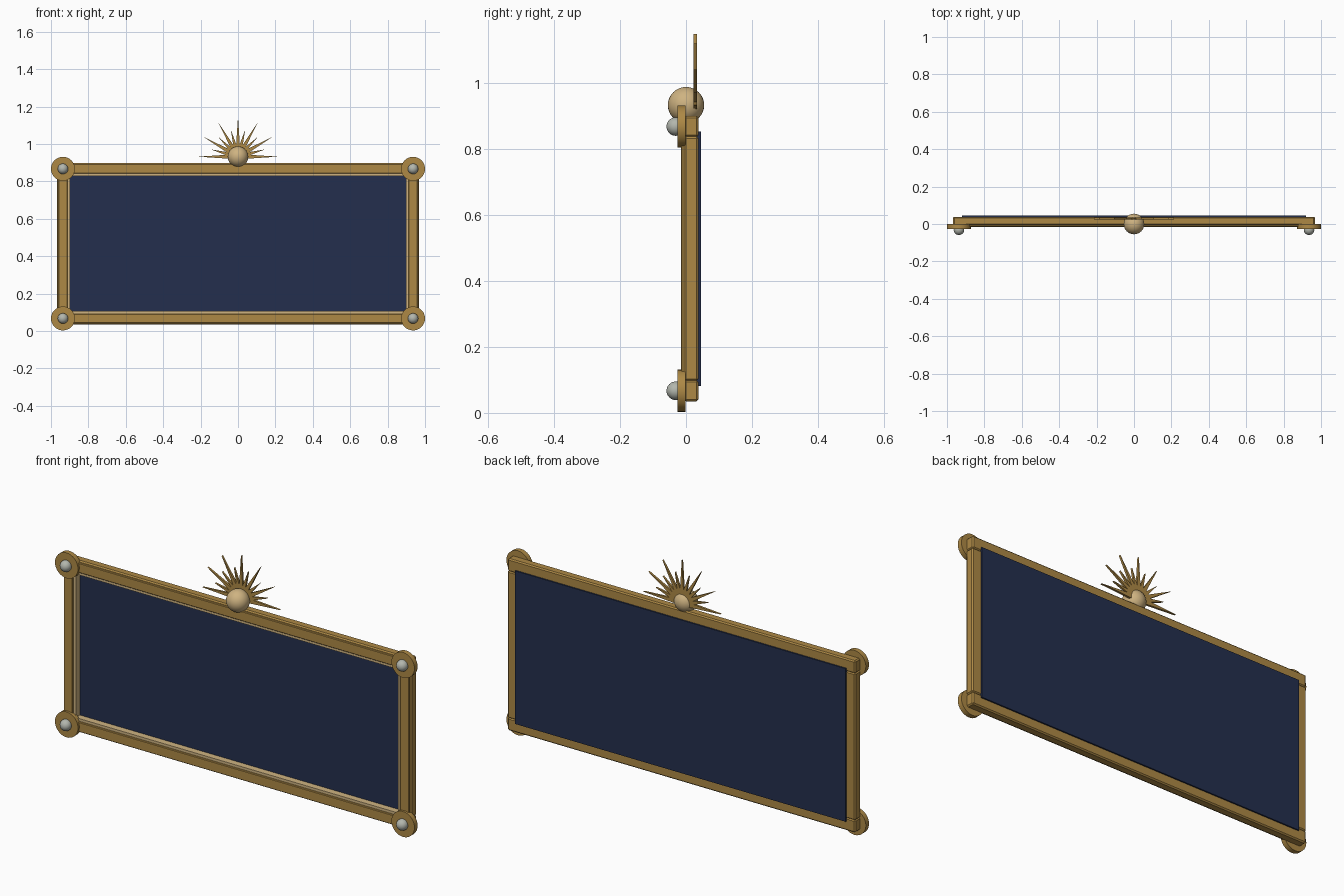
import bpy, bmesh, math
from mathutils import Matrix

if "Cube" in bpy.data.objects:
    bpy.data.objects.remove(bpy.data.objects["Cube"])


def material(name, rgb):
    m = bpy.data.materials.new(name)
    m.diffuse_color = (*rgb, 1)
    m.use_nodes = True
    m.node_tree.nodes["Principled BSDF"].inputs["Base Color"].default_value = m.diffuse_color
    return m


GOLD = material("antique gold", (0.42, 0.25, 0.06))
PALE = material("pale gold", (0.62, 0.45, 0.22))
SILVER = material("silver", (0.45, 0.47, 0.42))
NAVY = material("navy", (0.017, 0.028, 0.075))


def finish(bm, name, mat, smooth=False):
    bmesh.ops.recalc_face_normals(bm, faces=bm.faces)
    for f in bm.faces:
        f.smooth = smooth
    me = bpy.data.meshes.new(name)
    bm.to_mesh(me)
    bm.free()
    me.materials.append(mat)
    ob = bpy.data.objects.new(name, me)
    bpy.context.collection.objects.link(ob)
    return ob


def box(name, mat, x, y, z, bevel=0.0):
    """Box from (min, max) ranges with an optional chamfer."""
    bm = bmesh.new()
    bmesh.ops.create_cube(bm, size=1)
    for v in bm.verts:
        for i, r in enumerate((x, y, z)):
            v.co[i] = (r[0] + r[1]) / 2 + v.co[i] * (r[1] - r[0])
    if bevel:
        bmesh.ops.bevel(bm, geom=bm.edges[:], offset=bevel, segments=1, affect='EDGES')
    return finish(bm, name, mat)


def ball(name, mat, loc, r):
    bm = bmesh.new()
    bmesh.ops.create_uvsphere(bm, u_segments=32, v_segments=16, radius=r,
                              matrix=Matrix.Translation(loc))
    return finish(bm, name, mat, True)


CX, Z0, Z1 = 0.936, 0.067, 0.867     # corner centres
MID = (Z0 + Z1) / 2

# Board
box("sign_panel", NAVY, (-0.92, 0.92), (0.025, 0.045), (0.082, 0.852))

# Horizontal rails, raised faces and pale inner lips
for tag, cz, inward in (("bottom", Z0, 1), ("top", Z1, -1)):
    box(tag + "_rail", GOLD, (-0.967, 0.967), (-0.006, 0.038), (cz - 0.032, cz + 0.032), 0.006)
    box(tag + "_rail_face", GOLD, (-0.94, 0.94), (-0.015, 0), (cz - 0.025, cz + 0.025), 0.003)
    edge = sorted((cz + inward * 0.026, cz + inward * 0.039))
    box(tag + "_inner_lip", PALE, (-0.897, 0.897), (-0.008, 0.03), edge)

# Side rails, raised faces and pale inner lips
for tag, s in (("left", -1), ("right", 1)):
    cx = s * CX
    box(tag + "_rail", GOLD, (cx - 0.032, cx + 0.032), (-0.006, 0.038), (Z0 + 0.03, Z1 - 0.03), 0.006)
    box(tag + "_rail_face", GOLD, (cx - 0.025, cx + 0.025), (-0.015, 0), (Z0, Z1), 0.003)
    edge = sorted((cx - s * 0.026, cx - s * 0.039))
    box(tag + "_inner_lip", PALE, edge, (-0.008, 0.03), (Z0 + 0.026, Z1 - 0.026))

    # Corner rosettes with studs
    for lvl, cz in (("bottom", Z0), ("top", Z1)):
        bm = bmesh.new()
        bmesh.ops.create_cone(bm, cap_ends=True, segments=32, radius1=0.064, radius2=0.064, depth=0.025,
                              matrix=Matrix.Translation((cx, -0.0135, cz)) @ Matrix.Rotation(math.pi / 2, 4, 'X'))
        disc = finish(bm, f"{tag}_{lvl}_corner_disc", GOLD, True)
        bpy.context.view_layer.objects.active = disc
        disc.select_set(True)
        bpy.ops.object.shade_smooth_by_angle(angle=math.radians(35))
        disc.select_set(False)
        ball(f"{tag}_{lvl}_corner_stud", SILVER, (cx, -0.031, cz), 0.028)

# Sunburst crest: alternating long and short rays behind a ball
CREST = 0.932
bm = bmesh.new()
for i in range(13):
    a = math.radians(15 * i)
    tip = 0.215 if i % 2 == 0 else 0.15
    outline = ((0.03, -0.012), (tip, 0), (0.03, 0.012))
    pts = [(r * math.cos(a) - w * math.sin(a), CREST + r * math.sin(a) + w * math.cos(a)) for r, w in outline]
    front = [bm.verts.new((x, 0.023, z)) for x, z in pts]
    back = [bm.verts.new((x, 0.034, z)) for x, z in pts]
    bm.faces.new(front)
    bm.faces.new(back[::-1])
    for k in range(3):
        n = (k + 1) % 3
        bm.faces.new((front[k], back[k], back[n], front[n]))
finish(bm, "sunburst_rays", GOLD)
ball("crest_ball", PALE, (0, 0, CREST), 0.055)
